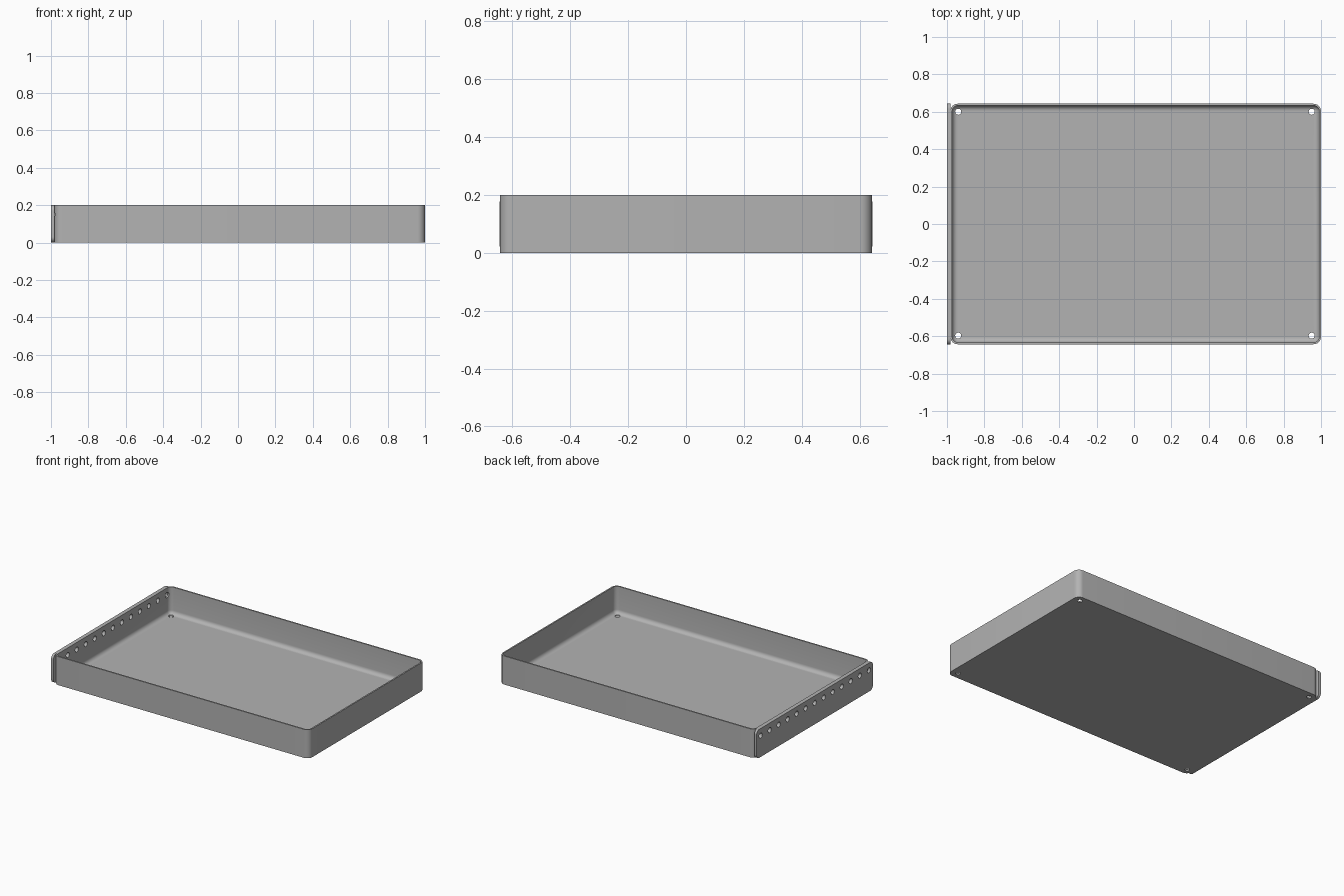
import bpy, bmesh, math
from mathutils import Matrix, Vector

cube = bpy.data.objects.get("Cube")
if cube:
    bpy.data.objects.remove(cube)

grey = bpy.data.materials.new("grey_metal")
grey.use_nodes = True
colour = (0.45, 0.45, 0.45, 1)
grey.diffuse_color = colour
grey.node_tree.nodes["Principled BSDF"].inputs["Base Color"].default_value = colour

HEIGHT, WALL, FILLET = 0.2, 0.01, 0.028
X0, X1, Y = -0.982, 1.0, 0.643


def rounded_rect(a0, a1, b0, b1, r, n=8):
    """Counter-clockwise outline with rounded corners."""
    centres = [(a1 - r, b1 - r), (a0 + r, b1 - r), (a0 + r, b0 + r), (a1 - r, b0 + r)]
    pts = []
    for q, (ca, cb) in enumerate(centres):
        for i in range(n + 1):
            t = (q + i / n) * math.pi / 2
            pts.append((ca + r * math.cos(t), cb + r * math.sin(t)))
    return pts


def loft(name, rings):
    """Skin a stack of equal rings and cap both ends."""
    bm = bmesh.new()
    loops = [[bm.verts.new(p) for p in ring] for ring in rings]
    n = len(loops[0])
    for a, b in zip(loops, loops[1:]):
        for i in range(n):
            j = (i + 1) % n
            bm.faces.new((a[i], a[j], b[j], b[i]))
    bm.faces.new(loops[0][::-1])
    bm.faces.new(loops[-1])
    bmesh.ops.recalc_face_normals(bm, faces=bm.faces)
    return make_object(name, bm)


def make_object(name, bm):
    mesh = bpy.data.meshes.new(name)
    bm.to_mesh(mesh)
    bm.free()
    mesh.materials.append(grey)
    ob = bpy.data.objects.new(name, mesh)
    bpy.context.collection.objects.link(ob)
    return ob


def drills(name, spots, radius, axis):
    """One cutter made of a cylinder at every spot."""
    bm = bmesh.new()
    turn = Vector((0, 0, 1)).rotation_difference(Vector(axis)).to_matrix().to_4x4()
    for s in spots:
        bmesh.ops.create_cone(bm, cap_ends=True, segments=24, radius1=radius,
                              radius2=radius, depth=0.08,
                              matrix=Matrix.Translation(s) @ turn)
    ob = make_object(name, bm)
    ob.hide_render = True
    return ob


def cut(ob, cutter):
    mod = ob.modifiers.new("holes", 'BOOLEAN')
    mod.operation, mod.solver, mod.object = 'DIFFERENCE', 'EXACT', cutter
    select(ob)
    bpy.ops.object.modifier_apply(modifier=mod.name)


def select(ob):
    bpy.ops.object.select_all(action='DESELECT')
    ob.select_set(True)
    bpy.context.view_layer.objects.active = ob


# Tray: straight outer walls, thin rim, rounded inner floor edge
def tray_ring(inset, z):
    r = max(0.04 - inset, 0.004)
    outline = rounded_rect(X0 + inset, X1 - inset, -Y + inset, Y - inset, r)
    return [(x, y, z) for x, y in outline]


rings = [tray_ring(0, 0), tray_ring(0, HEIGHT), tray_ring(WALL, HEIGHT)]
for i in range(7):
    t = i / 6 * math.pi / 2
    rings.append(tray_ring(WALL + FILLET * (1 - math.cos(t)),
                           WALL + FILLET * (1 - math.sin(t))))
tray = loft("tray", rings)

# End plate on the right side, with rounded corners
outline = rounded_rect(-Y - 0.002, Y + 0.002, 0, HEIGHT, 0.03)
end_plate = loft("end_plate", [[(x, y, z) for y, z in outline] for x in (-1, X0)])

# Row of vent holes through plate and wall, and four floor holes
vents = drills("vent_cutter", [(X0, (i - 6) * 0.1, 0.15) for i in range(13)],
               0.018, (1, 0, 0))
corners = drills("floor_cutter", [(x, y, 0) for x in (-0.94, 0.95) for y in (-0.597, 0.6)],
                 0.016, (0, 0, 1))
cut(tray, vents)
cut(tray, corners)
cut(end_plate, vents)
for helper in (vents, corners):
    bpy.data.objects.remove(helper)

for ob in (tray, end_plate):
    select(ob)
    bpy.ops.object.shade_smooth_by_angle(angle=math.radians(35))
